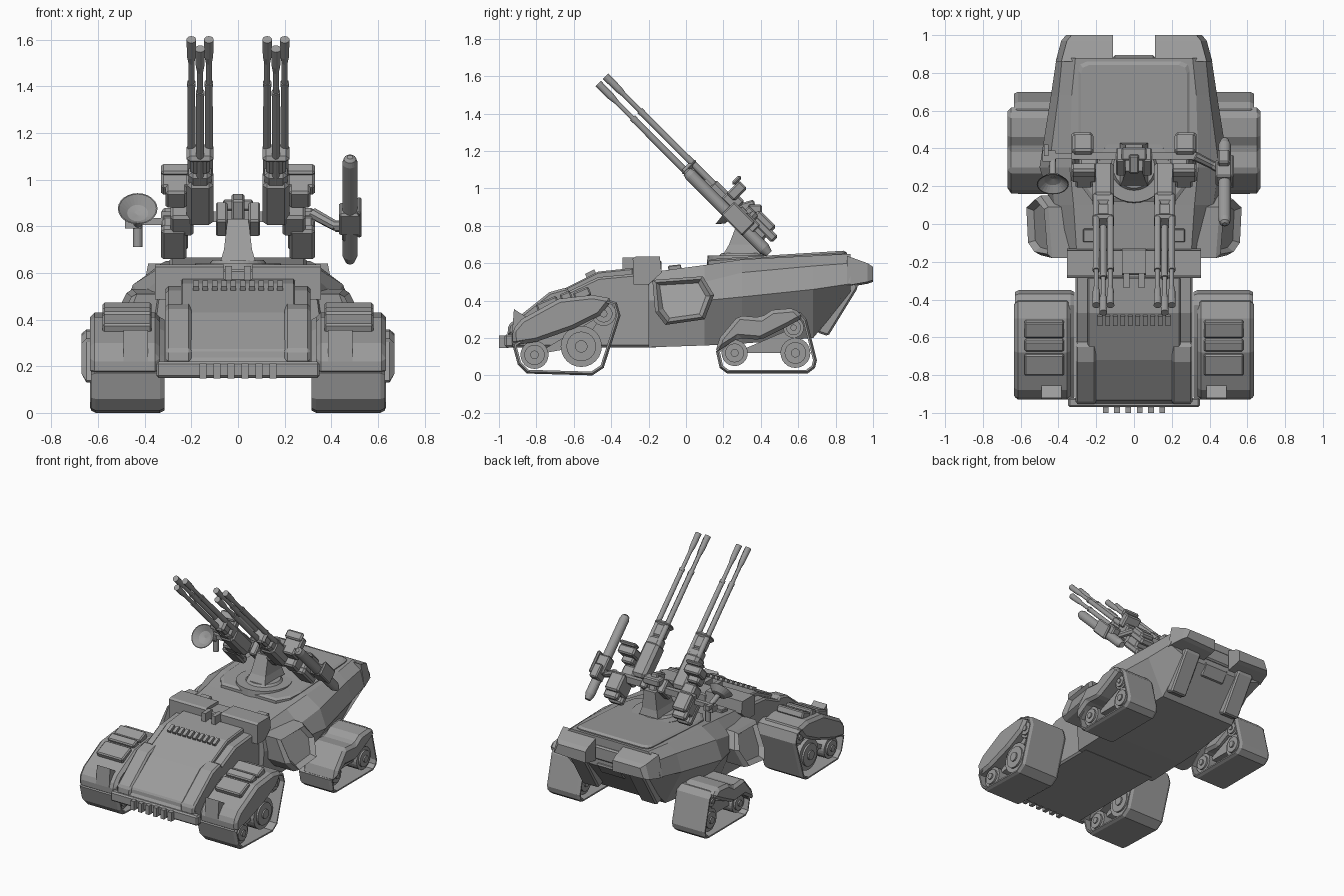
import bpy, bmesh, math
from mathutils import Matrix, Vector

if "Cube" in bpy.data.objects:
    bpy.data.objects.remove(bpy.data.objects["Cube"], do_unlink=True)

grey = bpy.data.materials.new("armour grey")
grey.use_nodes = True
grey.diffuse_color = (0.33, 0.33, 0.33, 1)
grey.node_tree.nodes["Principled BSDF"].inputs["Base Color"].default_value = (0.33, 0.33, 0.33, 1)
made = []
TILT = math.radians(45)


def finish(name, bm, bevel=0, mirror=False):
    bmesh.ops.recalc_face_normals(bm, faces=bm.faces)
    me = bpy.data.meshes.new(name)
    bm.to_mesh(me)
    bm.free()
    me.materials.append(grey)
    ob = bpy.data.objects.new(name, me)
    bpy.context.collection.objects.link(ob)
    if bevel:
        mod = ob.modifiers.new("Bevel", 'BEVEL')
        mod.width, mod.segments, mod.limit_method = bevel, 1, 'ANGLE'
    if mirror:
        ob.modifiers.new("Mirror", 'MIRROR')
    made.append(ob)


def box(bm, c, size, rot=0):
    m = Matrix.Translation(c) @ Matrix.Rotation(rot, 4, 'X') @ Matrix.Diagonal((*size, 1))
    bmesh.ops.create_cube(bm, size=1, matrix=m)


def cyl(bm, a, b, r0, r1=None, seg=20):
    a, b = Vector(a), Vector(b)
    m = Matrix.Translation((a + b) / 2) @ (b - a).to_track_quat('Z', 'Y').to_matrix().to_4x4()
    bmesh.ops.create_cone(bm, cap_ends=True, segments=seg, radius1=r0,
                          radius2=r0 if r1 is None else r1, depth=(b - a).length, matrix=m)


def loft(bm, rings, caps=True):
    rows = [[bm.verts.new(p) for p in ring] for ring in rings]
    n = len(rows[0])
    for a, b in zip(rows, rows[1:]):
        for i in range(n):
            bm.faces.new((a[i], a[(i + 1) % n], b[(i + 1) % n], b[i]))
    if caps:
        return [bm.faces.new(rows[0]), bm.faces.new(rows[-1])]


def prism(bm, pts, x0, x1):
    return loft(bm, [[(x, y, z) for y, z in pts] for x in (x0, x1)])


def part(name, shapes, bevel=0, mirror=False):
    bm = bmesh.new()
    for fn, *args in shapes:
        fn(bm, *args)
    finish(name, bm, bevel, mirror)


# Rear hull: sections of bottom edge, belt low, belt high, deck edge
sections = [
    (-.2, (.33, .15), (.35, .40), (.34, .48), (.30, .55)),
    (.1, (.33, .16), (.44, .40), (.42, .50), (.32, .59)),
    (.3, (.33, .17), (.50, .42), (.45, .55), (.34, .62)),
    (.68, (.31, .20), (.44, .46), (.40, .585), (.33, .64)),
    (.88, (.28, .44), (.41, .49), (.38, .60), (.31, .65)),
]
bm = bmesh.new()
loft(bm, [[(x, y, z) for x, z in half] + [(-x, y, z) for x, z in reversed(half)]
          for y, *half in sections])
finish("rear_hull", bm)

# Rear horns either side of the notch, and the tail plates below
bm = bmesh.new()
loft(bm, [[(.11, y, lo), (w, y, lo + .01), (w - .03, y, hi), (.11, y, hi)]
          for y, w, lo, hi in ((.86, .415, .47, .64), (.97, .385, .49, .60), (1.0, .36, .5, .58))])
finish("rear_horn", bm, 0, True)
tail = [(.70, .23), (.76, .21), (.92, .47), (.90, .52), (.84, .50)]
part("tail_plate", [(prism, tail, .17, .30)], .01, True)
part("tail_hatch", [(box, (0, .84, .43), (.2, .06, .1), -.6), (box, (0, .88, .54), (.22, .03, .1))], .01)

# Raised deck panel that follows the slope of the deck
outline = [(.22, .12), (.28, .2), (.295, .3), (.295, .81), (.285, .845), (.25, .86)]
outline += [(-x, y) for x, y in reversed(outline)]
bm = bmesh.new()
loft(bm, [[(x * k, .49 + (y - .49) * k, .60 + .06 * y + h) for x, y in outline]
          for k, h in ((1, -.03), (1, .005), (.95, .015))])
finish("deck_panel", bm)
part("deck_hatch", [(box, (.23, -.06, .575), (.08, .07, .03), .1)], .005, True)

# Front hull, sloped hood and bumper teeth
hood = [(-.95, .15), (-.965, .2), (-.93, .25), (-.72, .405), (-.47, .525), (-.15, .555), (-.15, .15)]
part("front_hull", [(prism, hood, -.31, .31)], .012)
panel = [(-.94, .22), (-.935, .27), (-.72, .43), (-.47, .555), (-.28, .575), (-.28, .5), (-.7, .36)]
part("hood_panel", [(prism, panel, -.245, .245)], .008)
ledge = [(-.955, .21), (-.95, .27), (-.73, .445), (-.64, .47), (-.58, .4), (-.75, .3)]
part("hood_ledge", [(prism, ledge, .2, .31)], .012, True)
part("bumper", [(box, (0, -.945, .185), (.7, .05, .07))], .01)
part("bumper_teeth", [(box, (-.15 + .06 * i, -.975, .18), (.03, .05, .065)) for i in range(6)])
part("hood_vents", [(box, (-.18 + .04 * i, -.51, .543), (.024, .055, .025), .46) for i in range(10)])

# Cross block between hood and deck
block = [(-.285, .625), (-.27, .635), (-.14, .635), (-.13, .55), (-.2, .485), (-.28, .485)]
part("cross_block", [(prism, block, .06, .355)], 0, True)
part("cross_block_middle", [(box, (0, -.2, .565), (.14, .14, .1))], .008)
part("cross_block_lugs", [(box, (.04, -.3, .6), (.03, .08, .06))], 0, True)

# Side pods with a recessed outer face
pod = [(-.18, .51), (.09, .53), (.15, .43), (.10, .30), (-.11, .27), (-.165, .34)]
bm = bmesh.new()
rings = [[(.3, y, z) for y, z in pod],
         [(.49 - .35 * (z - .4) + .1 * y, y, z) for y, z in pod],
         [(.52 - .4 * (z - .4) + .1 * y, -.01 + (y + .01) * .88, .4 + (z - .4) * .88) for y, z in pod]]
face = loft(bm, rings)[1]
bmesh.ops.recalc_face_normals(bm, faces=bm.faces)
bmesh.ops.inset_region(bm, faces=[face], thickness=.025)
bmesh.ops.translate(bm, verts=face.verts, vec=(-.03, 0, 0))
finish("side_pod", bm, 0, True)


# Shrinks a counter-clockwise outline evenly by d
def shrink(pts, d):
    out = []
    for i, p in enumerate(pts):
        p = Vector(p)
        a = (p - Vector(pts[i - 1])).normalized()
        b = (Vector(pts[(i + 1) % len(pts)]) - p).normalized()
        n = Vector((-a.y - b.y, a.x + b.x))
        out.append(p + n * (d * 2 / n.length_squared))
    return out


# Track units: hollow belt, wheels on a carrier plate, fender
def track_unit(name, belt, wheels, fender, x0, x1, f0, f1):
    rings = [[(x, *p) for p in shrink(belt, d)] for x, d in
             ((x0, .02), (x0, .01), (x0 + .02, 0), (x1 - .02, 0), (x1, .01), (x1, .02), (x0, .02))]
    bm = bmesh.new()
    loft(bm, rings, False)
    bmesh.ops.remove_doubles(bm, verts=bm.verts, dist=1e-5)
    finish(name + "_belt", bm, 0, True)
    shapes = [(prism, [w[:2] for w in wheels], x0 + .06, x1 - .06)]
    for y, z, r in wheels:
        for inset, k in ((.035, 1), (.022, .72), (.03, .5), (.012, .3)):
            shapes.append((cyl, (x0 + inset, y, z), (x1 - inset, y, z), r * k, None, 24))
    part(name + "_wheels", shapes, 0, True)
    part(name + "_fender", [(prism, fender, f0, f1)], .02, True)


track_unit("front_track",
           [(-.93, .17), (-.9, .06), (-.85, .01), (-.5, 0), (-.44, .04), (-.35, .32),
            (-.37, .39), (-.43, .41), (-.6, .36), (-.8, .25)],
           [(-.81, .11, .075), (-.56, .155, .11), (-.44, .33, .065)],
           [(-.925, .16), (-.93, .24), (-.88, .3), (-.68, .41), (-.5, .43), (-.39, .41),
            (-.46, .32), (-.6, .25), (-.8, .18)],
           .315, .63, .335, .635)
track_unit("rear_track",
           [(.16, .13), (.18, .04), (.22, .01), (.65, .01), (.69, .04), (.7, .08),
            (.645, .3), (.61, .34), (.55, .34), (.3, .26)],
           [(.26, .12, .07), (.585, .12, .08), (.575, .255, .055)],
           [(.155, .12), (.18, .2), (.28, .32), (.4, .31), (.46, .35), (.58, .36),
            (.63, .31), (.54, .26), (.4, .19), (.28, .2)],
           .37, .635, .40, .67)
steps = ((-.74, .38, .12), (-.64, .42, .06), (-.555, .435, .09))
part("fender_steps", [(box, (.475, y, z), (.21, w, .05), .4) for y, z, w in steps], .008, True)
fin = [(-.93, .22), (-.92, .355), (-.85, .31), (-.84, .24)]
part("fender_fin", [(prism, fin, .385, .49)], 0, True)

# Turret base and pedestal
part("turret_ring", [(cyl, (0, .3, .57), (0, .3, .64), .19, .185, 32),
                     (cyl, (0, .3, .63), (0, .3, .655), .13, .11, 32)])
bm = bmesh.new()
loft(bm, [[(-w, a, z), (w, a, z), (w, b, z), (-w, b, z)]
          for z, w, a, b in ((.65, .075, .2, .43), (.7, .06, .23, .42), (.83, .045, .28, .42))])
finish("pedestal", bm)


# Guns: s runs back from the muzzle, t is across it
def gun(x, s, t=0):
    return Vector((x, -.45 + .707 * (s + t), 1.58 + .707 * (t - s)))


def gun_box(x, s, t, size):
    return (box, gun(x, s, t), size, TILT)


barrels = []
for x, t in ((.125, .028), (.2, .028), (.1625, -.028)):
    for s0, s1, r0, r1 in ((0, .1, .021, .019), (.1, .14, .019, .013), (.14, .28, .013, .013),
                           (.26, .28, .019, .019), (.28, .86, .017, .018)):
        barrels.append((cyl, gun(x, s0, t), gun(x, s1, t), r0, r1, 14))
part("gun_barrels", barrels, 0, True)
part("gun_collar", [gun_box(.1625, .66, 0, (.115, .1, .035)),
                    gun_box(.1625, .71, 0, (.085, .08, .1))], .015, True)
part("gun_receiver", [gun_box(.1625, .93, 0, (.115, .11, .26)),
                      gun_box(.1625, .8, 0, (.1, .09, .1))], .02, True)
part("ammo_box", [gun_box(.27, 1.15, .03, (.11, .15, .13)), gun_box(.275, 1.17, .05, (.11, .05, .18)),
                  gun_box(.275, 1.17, -.03, (.11, .05, .18)), gun_box(.24, 1.06, 0, (.1, .1, .12))],
     .012, True)
part("feed_box", [gun_box(.265, .93, .09, (.13, .1, .06)), gun_box(.265, .95, .04, (.09, .08, .1)),
                  gun_box(.265, .89, .13, (.13, .06, .025))], .01, True)

# Cradle and cross arms carrying the sensors
part("cradle", [(box, (0, .34, .84), (.055, .1, .18), .3), (box, (0, .37, .89), (.13, .07, .05)),
                (box, (.07, .33, .83), (.05, .12, .1), TILT), (box, (-.07, .33, .83), (.05, .12, .1), TILT)], .008)
part("cross_arm", [(box, (0, .36, .84), (.66, .035, .045)),
                   (box, (-.39, .36, .82), (.14, .03, .03)),
                   (cyl, (.32, .36, .855), (.42, .31, .8), .025, .022, 8),
                   (cyl, (.42, .31, .8), (.48, .28, .8), .025, .025, 8)])

# Dish on the right arm, open to the front and above
centre, look = Vector((-.43, .21, .875)), Vector((0, -.78, .62))
turn = Matrix.Translation(centre) @ look.to_track_quat('Z', 'Y').to_matrix().to_4x4()
bm = bmesh.new()
dish = ((.004, -.05), (.05, -.038), (.085, 0), (.08, 0), (.045, -.03), (.004, -.04))
loft(bm, [[turn @ Vector((r * math.cos(a * math.tau / 24), r * math.sin(a * math.tau / 24), h))
           for a in range(24)] for r, h in dish])
finish("dish", bm)
part("dish_mount", [(cyl, centre - look * .04, (-.43, .34, .81), .018),
                    (cyl, (-.43, .36, .71), (-.43, .36, .83), .02),
                    (box, (-.45, .36, .81), (.07, .06, .04)),
                    (box, (-.465, .39, .83), (.025, .06, .03))])

# Missile and its clamp on the left arm
shots = [(.66, .67, .012, .026), (.67, .695, .026, .033), (.695, 1.25, .033, .033), (1.25, 1.29, .033, .02)]
part("missile", [(cyl, gun(.48, a, -.025), gun(.48, b, -.025), r0, r1) for a, b, r0, r1 in shots])
part("missile_clamp", [gun_box(.48, 1.04, -.02, (.095, .08, .13)), gun_box(.475, 1.1, 0, (.06, .1, .1)),
                       gun_box(.52, 1.04, -.01, (.02, .1, .16))], .008)

for ob in bpy.context.view_layer.objects:
    ob.select_set(ob in made)
bpy.context.view_layer.objects.active = made[0]
bpy.ops.object.shade_smooth_by_angle(angle=math.radians(28))
